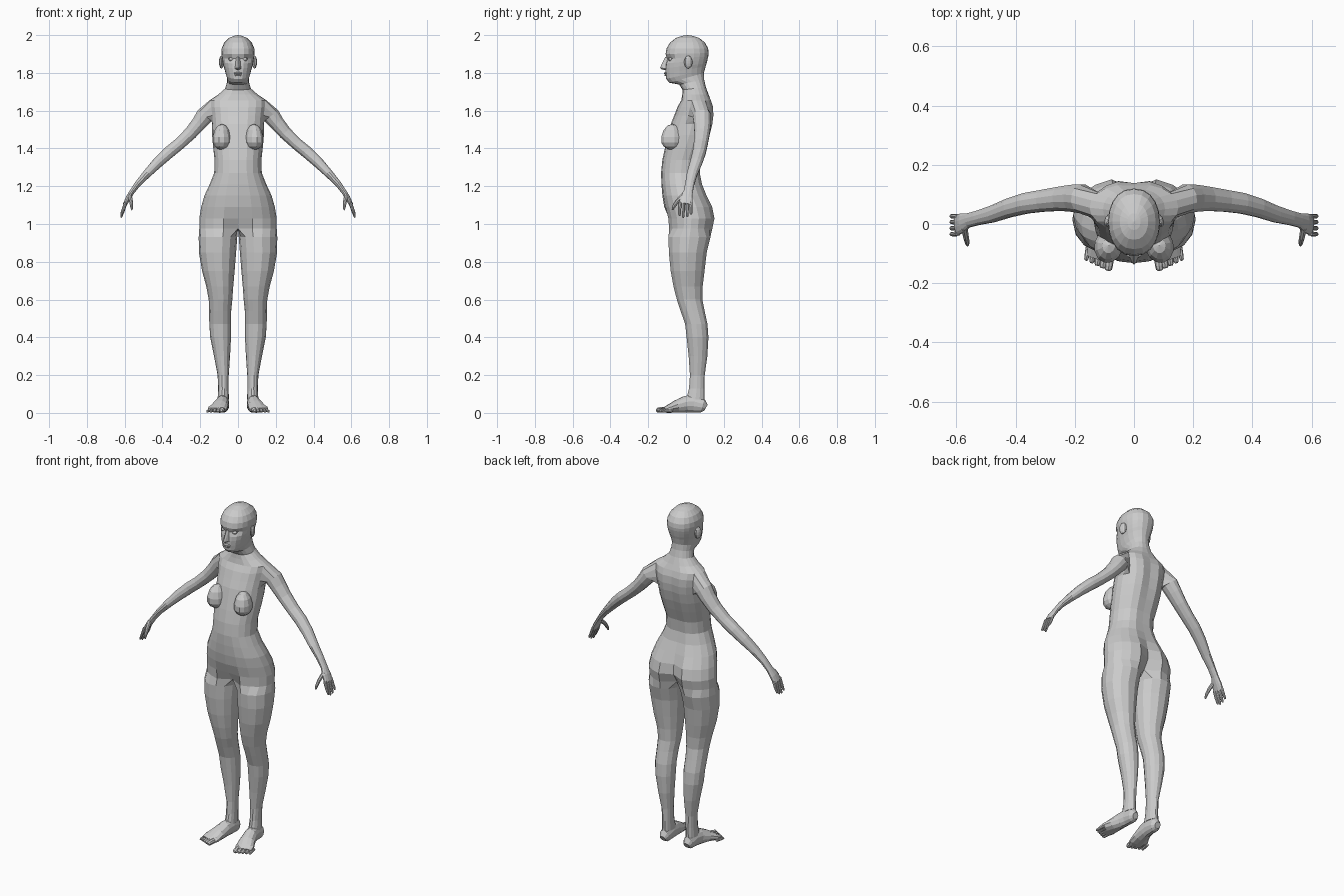
import bpy, bmesh
from math import sin, cos, radians
from mathutils import Vector, Matrix


def finish(name, bm, mirror=True):
    bmesh.ops.recalc_face_normals(bm, faces=bm.faces)
    me = bpy.data.meshes.new(name)
    bm.to_mesh(me)
    bm.free()
    ob = bpy.data.objects.new(name, me)
    bpy.context.collection.objects.link(ob)
    if mirror:
        m = ob.modifiers.new("mirror", 'MIRROR')
        m.use_clip = True
        m.merge_threshold = 0.001
    return ob


def bridge(bm, a, b, closed=True):
    n = len(a)
    for i in range(n if closed else n - 1):
        j = (i + 1) % n
        bm.faces.new((a[i], a[j], b[j], b[i]))


def half_ring(bm, zf, zb, hw, yf, yb, dent_f=0, dent_b=0):
    """Half cross-section from the front midline to the back midline."""
    out = []
    for j in range(11):
        a = radians(-90 + 18 * j)
        x = 0 if j in (0, 10) else hw * cos(a) ** 0.85
        y = (yf + yb) / 2 + (yb - yf) / 2 * sin(a)
        y += dent_f if j == 0 else -dent_b if j == 10 else 0
        out.append(bm.verts.new((x, y, zf + (zb - zf) * (sin(a) + 1) / 2)))
    return out


def path_rings(bm, pts, n, start, ref):
    """Rings square to a path; each point is x, y, z, radius up, radius across."""
    rings = []
    for i, p in enumerate(pts):
        t = Vector(pts[min(i + 1, len(pts) - 1)][:3]) - Vector(pts[max(i - 1, 0)][:3])
        t.normalize()
        u = t.cross(Vector(ref)).normalized()
        v = u.cross(t)
        rings.append([])
        for k in range(n):
            a = radians(start + 360 * k / n)
            rings[-1].append(bm.verts.new(Vector(p[:3]) + u * p[3] * sin(a) + v * p[4] * cos(a)))
    return rings


def tube(bm, pts, n, ref):
    rings = path_rings(bm, pts, n, -135, ref)
    for a, b in zip(rings, rings[1:]):
        bridge(bm, a, b)
    bm.faces.new(rings[0])
    bm.faces.new(rings[-1])


def blob(name, loc, scale, mirror=True, tilt=0, top=1, seg=10):
    bm = bmesh.new()
    bmesh.ops.create_uvsphere(bm, u_segments=seg, v_segments=7, radius=1)
    for v in bm.verts:
        if v.co.z > 0:
            v.co.z *= top
    bmesh.ops.transform(bm, verts=bm.verts, matrix=Matrix.Translation(loc)
                        @ Matrix.Rotation(tilt, 4, 'Z') @ Matrix.Diagonal((*scale, 1)))
    return finish(name, bm, mirror)


# Torso sections: z, half width, front y, back y, front dent, back dent
TORSO = [
    (.975, .205, -.095, .145, .045, .06), (1.03, .205, -.100, .157, .01, .04),
    (1.09, .195, -.115, .145, 0, .03), (1.15, .178, -.125, .115, 0, .012),
    (1.21, .150, -.130, .090, 0, .006), (1.27, .126, -.132, .078, 0, .006),
    (1.34, .124, -.125, .085, 0, .006), (1.41, .132, -.110, .110, 0, .008),
    (1.47, .137, -.095, .130, 0, .01), (1.53, .138, -.080, .145, 0, .012),
    (1.575, .142, -.062, .150, 0, .012), (1.62, .148, -.045, .148, 0, .01),
    (1.655, .150, -.025, .135, 0, .005), (1.685, .105, -.020, .120, 0, 0)]
# Neck and head sections: front z, back z, half width, front y, back y
HEAD = [
    (1.71, 1.725, .068, -.018, .105), (1.738, 1.765, .058, -.036, .096),
    (1.748, 1.80, .058, -.088, .095), (1.768, 1.815, .064, -.105, .099),
    (1.795, 1.835, .070, -.108, .104), (1.825, 1.85, .077, -.109, .109),
    (1.85, 1.87, .082, -.107, .114), (1.875, 1.887, .085, -.102, .118),
    (1.90, 1.905, .088, -.108, .120), (1.93, 1.93, .086, -.103, .117),
    (1.96, 1.96, .073, -.085, .101), (1.985, 1.985, .048, -.053, .070),
    (1.996, 1.996, .022, -.020, .036)]
# Leg sections: z, inner x, outer x, front y, back y
LEG = [
    (.93, .004, .208, -.095, .132), (.85, .010, .207, -.093, .112),
    (.75, .018, .190, -.083, .100), (.67, .025, .168, -.068, .090),
    (.60, .030, .155, -.050, .088), (.54, .036, .153, -.030, .100),
    (.47, .036, .152, -.006, .115), (.40, .037, .147, .002, .120),
    (.30, .042, .127, .013, .114), (.20, .049, .108, .020, .100),
    (.13, .050, .105, .015, .099), (.07, .048, .108, .000, .100)]
# Arm path down to the palm
ARM = [
    (.175, .085, 1.575, .048, .050), (.207, .087, 1.533, .041, .047),
    (.250, .085, 1.482, .036, .042), (.310, .078, 1.425, .033, .038),
    (.365, .070, 1.380, .033, .036), (.420, .055, 1.330, .030, .033),
    (.480, .033, 1.268, .023, .029), (.530, .020, 1.213, .017, .025),
    (.560, .012, 1.172, .014, .025), (.580, .003, 1.140, .014, .034),
    (.598, -.003, 1.105, .011, .036)]

# Body: torso and head strips, leaving an opening for the arm
bm = bmesh.new()
rows = [half_ring(bm, s[0], *s) for s in TORSO] + [half_ring(bm, *s) for s in HEAD]
for r in range(len(rows) - 1):
    for c in range(10):
        if not (9 <= r < 12 and 4 <= c < 7):
            bm.faces.new((rows[r][c], rows[r][c + 1], rows[r + 1][c + 1], rows[r + 1][c]))
crown = bm.verts.new((0, .008, 2.0))
for a, b in zip(rows[-1], rows[-1][1:]):
    bm.faces.new((a, b, crown))
# Eye sockets
eye_row = rows[len(TORSO) + 7]
eye_row[1].co.y += .006
eye_row[2].co.y += .012

# Arm grows out of the opening
hole = ([rows[9][c] for c in (4, 5, 6, 7)] + [rows[10][7], rows[11][7]]
        + [rows[12][c] for c in (7, 6, 5, 4)] + [rows[11][4], rows[10][4]])
rings = [hole] + path_rings(bm, ARM, 12, -135, (0, 1, 0))
for a, b in zip(rings, rings[1:]):
    bridge(bm, a, b)
bm.faces.new(rings[-1])

# Leg grows out of half the torso base plus the crotch line
front, back = rows[0][0].co.copy(), rows[0][10].co.copy()
last = rows[0] + [bm.verts.new(back.lerp(front, i / 4)) for i in (1, 2, 3)]
for z, xi, xo, yf, yb in LEG:
    ring = []
    for k in range(14):
        a = radians(-130 + 26 * k if k <= 10 else 130 + 25 * (k - 10))
        ring.append(bm.verts.new(((xi + xo) / 2 + (xo - xi) / 2 * cos(a),
                                  (yf + yb) / 2 + (yb - yf) / 2 * sin(a), z)))
    bridge(bm, last, ring)
    last = ring
bm.faces.new(last)
finish("body", bm)

# Feet with flat soles
bm = bmesh.new()
tube(bm, [(.078, .106, .028, .018, .018), (.078, .088, .038, .038, .031),
          (.079, .04, .048, .048, .033), (.084, 0, .046, .046, .036),
          (.095, -.05, .034, .034, .045), (.108, -.09, .022, .022, .053),
          (.117, -.118, .014, .013, .046)], 12, (1, 0, 0))
for v in bm.verts:
    v.co.z = max(v.co.z, 0)
finish("feet", bm)

# Toes
bm = bmesh.new()
for i in range(5):
    x, y, r = .080 + .0185 * i, -.158 + .0085 * i, .014 - .0015 * i
    tube(bm, [(x, y + .055, r + .004, r, r), (x + .005, y + .018, r + .002, r, r),
              (x + .007, y + .006, r, r * .9, r * .9), (x + .008, y, r, r * .45, r * .5)], 8, (1, 0, 0))
finish("toes", bm)

# Fingers and thumb
bm = bmesh.new()
for y, drop in ((.024, .055), (.006, .068), (-.013, .072), (-.031, .062)):
    tube(bm, [(.594, y, 1.115, .009, .010), (.607, y * 1.1, 1.107 - drop * .5, .008, .008),
              (.617, y * 1.1, 1.107 - drop * .9, .006, .007),
              (.620, y * 1.1, 1.105 - drop, .003, .004)], 8, (0, 1, 0))
tube(bm, [(.573, -.012, 1.152, .011, .014), (.567, -.045, 1.122, .010, .011),
          (.563, -.064, 1.094, .008, .009), (.562, -.072, 1.074, .004, .004)], 8, (0, 1, 0))
finish("fingers", bm)

# Chest, ears, eyes and lips
blob("breast", (.085, -.072, 1.442), (.050, .062, .050), tilt=.25, top=1.75, seg=12)
blob("ear", (.088, .012, 1.857), (.012, .023, .034), tilt=.3)
blob("eye", (.036, -.082, 1.873), (.015, .014, .011))
blob("upper_lip", (0, -.107, 1.798), (.025, .010, .006), mirror=False)
blob("lower_lip", (0, -.105, 1.788), (.021, .010, .006), mirror=False)

# Nose wedge
bm = bmesh.new()
for p in [(0, -.110, 1.885), (0, -.137, 1.828), (0, -.130, 1.819), (0, -.100, 1.812)]:
    bm.verts.new(p)
for s in (-1, 1):
    for p in [(.009, -.098, 1.885), (.017, -.106, 1.822), (.006, -.132, 1.826), (.016, -.095, 1.835)]:
        bm.verts.new((s * p[0], p[1], p[2]))
bmesh.ops.convex_hull(bm, input=bm.verts)
finish("nose", bm, mirror=False)
